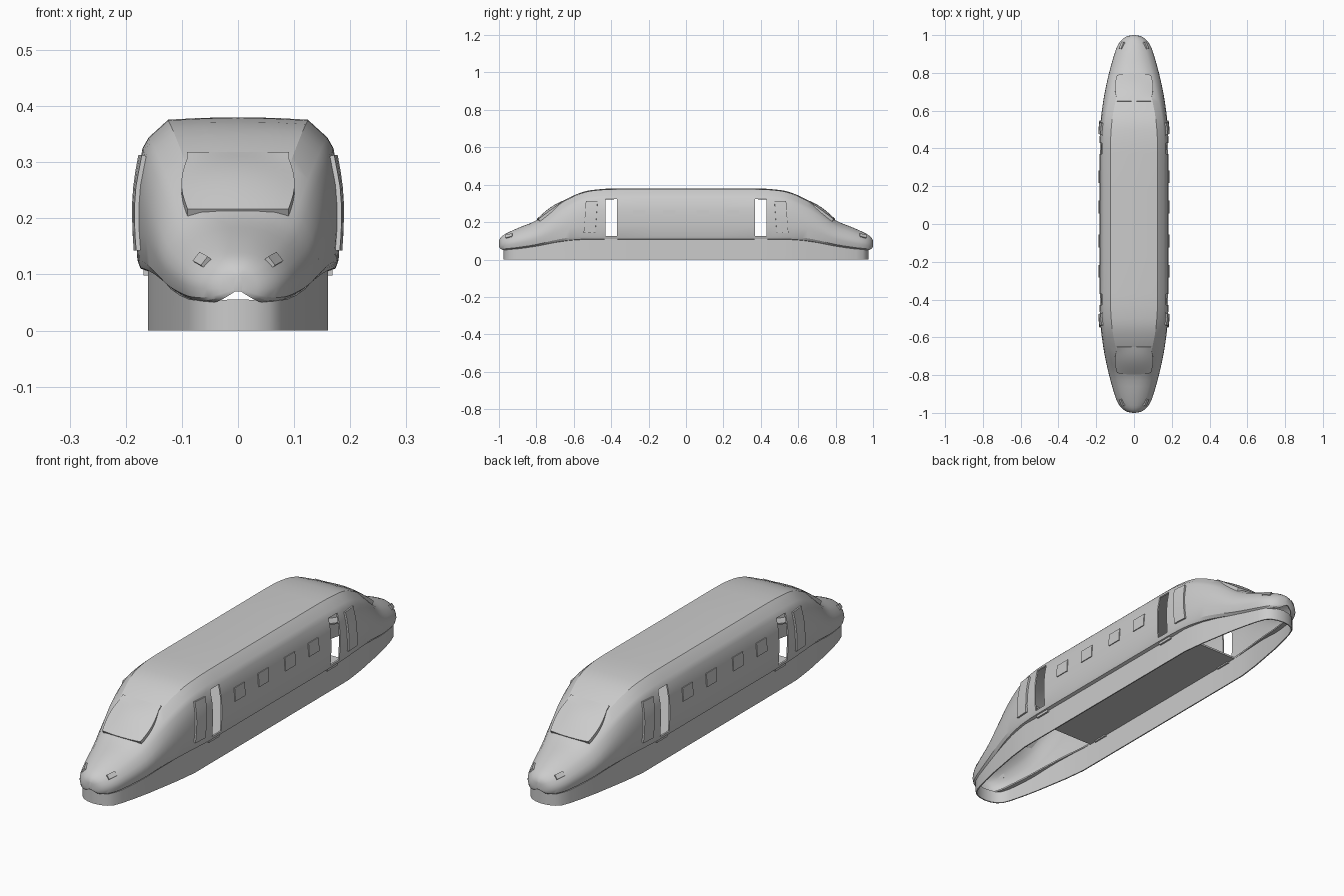
import bpy, bmesh, math
from mathutils import Matrix

if "Cube" in bpy.data.objects:
    bpy.data.objects.remove(bpy.data.objects["Cube"])

grey = bpy.data.materials.new("light_grey")
grey.diffuse_color = (0.6, 0.6, 0.6, 1)
grey.use_nodes = True
grey.node_tree.nodes["Principled BSDF"].inputs["Base Color"].default_value = grey.diffuse_color

# |y|, half width, top z, bottom z, nose blend
STATIONS = [(0, .183, .38, .105, 0), (.36, .183, .38, .105, 0), (.45, .182, .377, .105, 0),
            (.55, .176, .362, .104, .08), (.65, .163, .318, .095, .3), (.72, .15, .272, .083, .5),
            (.8, .132, .21, .067, .75), (.9, .104, .168, .053, 1), (.95, .084, .145, .05, 1),
            (.98, .06, .128, .052, 1), (.995, .034, .112, .06, 1), (1.0, .008, .1, .07, 1)]
# half sections as fractions of width and height: saloon and nose
MID = [(.86, 0), (.95, .02), (.98, .075), (1, .3), (1, .45), (.985, .6),
       (.93, .8), (.87, .87), (.68, .985), (.35, .997), (0, 1)]
NOSE = [(.6, 0), (.82, .03), (.93, .1), (1, .3), (.98, .45), (.92, .58),
        (.78, .74), (.66, .83), (.42, .94), (.2, .99), (0, 1)]


def station(y):
    """Hermite interpolation of the station table."""
    y = min(abs(y), 1)
    S = STATIONS
    i = max(j for j in range(len(S) - 1) if S[j][0] <= y)
    h = S[i + 1][0] - S[i][0]
    t = (y - S[i][0]) / h

    def slope(j, c):
        a, b = S[max(j - 1, 0)], S[min(j + 1, len(S) - 1)]
        return (b[c] - a[c]) / (b[0] - a[0])
    out = []
    for c in range(1, 5):
        m0, m1 = slope(i, c) * h, slope(i + 1, c) * h
        if i == 0:
            m0 = m1 = 0
        if i == len(S) - 2:
            m0 = m1 = S[i + 1][c] - S[i][c]
        out.append((2*t**3 - 3*t*t + 1) * S[i][c] + (t**3 - 2*t*t + t) * m0
                   + (3*t*t - 2*t**3) * S[i + 1][c] + (t**3 - t*t) * m1)
    return out


def half_section(y):
    w, zt, zb, k = station(y)
    return [(w * (a[0] * (1 - k) + b[0] * k), zb + (zt - zb) * (a[1] * (1 - k) + b[1] * k))
            for a, b in zip(MID, NOSE)]


def side_x(y, z):
    """Half width of the body at a height."""
    s = half_section(y)
    for (x0, z0), (x1, z1) in zip(s, s[1:]):
        if z0 <= z <= z1:
            return x0 + (x1 - x0) * (z - z0) / (z1 - z0)
    return s[0][0]


def finish(name, bm, thick=0, offset=0, smooth=True, angle=25):
    bmesh.ops.recalc_face_normals(bm, faces=bm.faces)
    me = bpy.data.meshes.new(name)
    bm.to_mesh(me)
    bm.free()
    ob = bpy.data.objects.new(name, me)
    bpy.context.collection.objects.link(ob)
    me.materials.append(grey)
    bpy.ops.object.select_all(action='DESELECT')
    ob.select_set(True)
    bpy.context.view_layer.objects.active = ob
    if thick:
        m = ob.modifiers.new("thickness", 'SOLIDIFY')
        m.thickness, m.offset = thick, offset
        bpy.ops.object.modifier_apply(modifier=m.name)
    if smooth:
        bpy.ops.object.shade_smooth_by_angle(angle=math.radians(angle))
    return ob


def grid(rows, skip=lambda i, j: False, closed=False):
    bm = bmesh.new()
    vs = [[bm.verts.new(p) for p in r] for r in rows]
    n = len(rows)
    for i in range(n if closed else n - 1):
        a, b = vs[i], vs[(i + 1) % n]
        for j in range(len(a) - 1):
            if not skip(i, j):
                bm.faces.new((a[j], a[j + 1], b[j + 1], b[j]))
    return bm, vs


def box(name, size, matrix):
    bm = bmesh.new()
    bmesh.ops.create_cube(bm, size=1, matrix=matrix @ Matrix.Diagonal((*size, 1)))
    return finish(name, bm, smooth=False)


# body shell with four open doorways
half = [0, .18, .37, .43, .465, .5, .53, .56, .59, .62, .65, .68, .71, .74, .77, .8, .83,
        .86, .89, .92, .94, .96, .972, .983, .99, .995, .998, 1]
ys = [-y for y in half[:0:-1]] + half
rows = []
for y in ys:
    s = half_section(y)
    rows.append([(x, y, z) for x, z in s] + [(-x, y, z) for x, z in s[-2::-1]])


def doorway(i, j):
    return .37 < abs((ys[i] + ys[i + 1]) / 2) < .43 and (2 <= j < 6 or 14 <= j < 18)


bm, vs = grid(rows, doorway)
bm.faces.new(vs[0])
bm.faces.new(vs[-1])
finish("body_shell", bm, .006, -1)

# lower skirt, open underneath
plan = [(.16, 0), (.16, .3), (.16, .52), (.148, .62), (.134, .7), (.12, .78), (.104, .85),
        (.088, .91), (.074, .945), (.055, .963), (.03, .973), (0, .977)]
quarter = plan[:]
loop = ([(x, y) for x, y in plan] + [(-x, y) for x, y in plan[-2::-1]]
        + [(-x, -y) for x, y in plan[1:]] + [(x, -y) for x, y in plan[-2:0:-1]])
bm, vs = grid([[(x, y, 0), (x, y, station(y)[2] + .004)] for x, y in loop], closed=True)
finish("skirt", bm, .005, -1)

# saloon floor
box("floor", (.31, .94, .008), Matrix.Translation((0, 0, .108)))


def side_plate(name, s, y0, y1, z0, z1, lean, off, thick):
    """Thin plate following the body side."""
    rows = []
    for i in range(3):
        r = []
        for j in range(7):
            t = j / 6
            z = z0 + (z1 - z0) * t
            y = y0 + (y1 - y0) * i / 2
            y -= math.copysign(lean * t, y)
            r.append((s * (side_x(y, z) + off), y, z))
        rows.append(r)
    bm, _ = grid(rows)
    finish(name, bm, thick, 0)


for s, tag in ((1, "right"), (-1, "left")):
    # side windows
    for n, y in enumerate((-.25, -.09, .09, .25)):
        side_plate(f"window_{tag}_{n + 1}", s, y - .034, y + .034, .222, .278, 0, .001, .006)
    for e, end in ((-1, "front"), (1, "back")):
        # slid-open doors and door steps
        side_plate(f"door_{tag}_{end}", s, e * .485, e * .547, .143, .312, .012, .004, .008)
        box(f"door_step_{tag}_{end}", (.02, .07, .012), Matrix.Translation((s * .158, e * .4, .104)))
        # headlights
        y, z = e * .945, .125
        m = (Matrix.Translation((s * (side_x(y, z) - .001), y, z))
             @ Matrix.Rotation(-s * e * math.radians(-32), 4, 'Z')
             @ Matrix.Rotation(-s * math.radians(35), 4, 'Y')
             @ Matrix.Rotation(-e * math.radians(15), 4, 'X'))
        box(f"headlight_{tag}_{end}", (.012, .038, .02), m)

# bulging windscreens at both ends
for e, end in ((-1, "front"), (1, "back")):
    rows = []
    for i in range(9):
        t = i / 8
        w = .09 + .011 * math.sin(math.pi * min(1, t * 1.1)) if t < .9 else .091
        r = []
        for j in range(13):
            u = j / 6 - 1
            y = .797 - .147 * t
            z = .217 + .101 * t + .012 * math.sin(math.pi * t) - .012 * u * u * math.sin(math.pi * t)
            r.append((u * w, e * (y - .008 * u * u * (1 - t)), z))
        rows.append(r)
    bm, _ = grid(rows)
    # sides sink into the hood
    res = bmesh.ops.extrude_face_region(bm, geom=bm.faces[:])
    low = [v for v in res["geom"] if isinstance(v, bmesh.types.BMVert)]
    bmesh.ops.translate(bm, verts=low, vec=(0, -e * .012, -.02))
    finish(f"windscreen_{end}", bm, angle=35)
